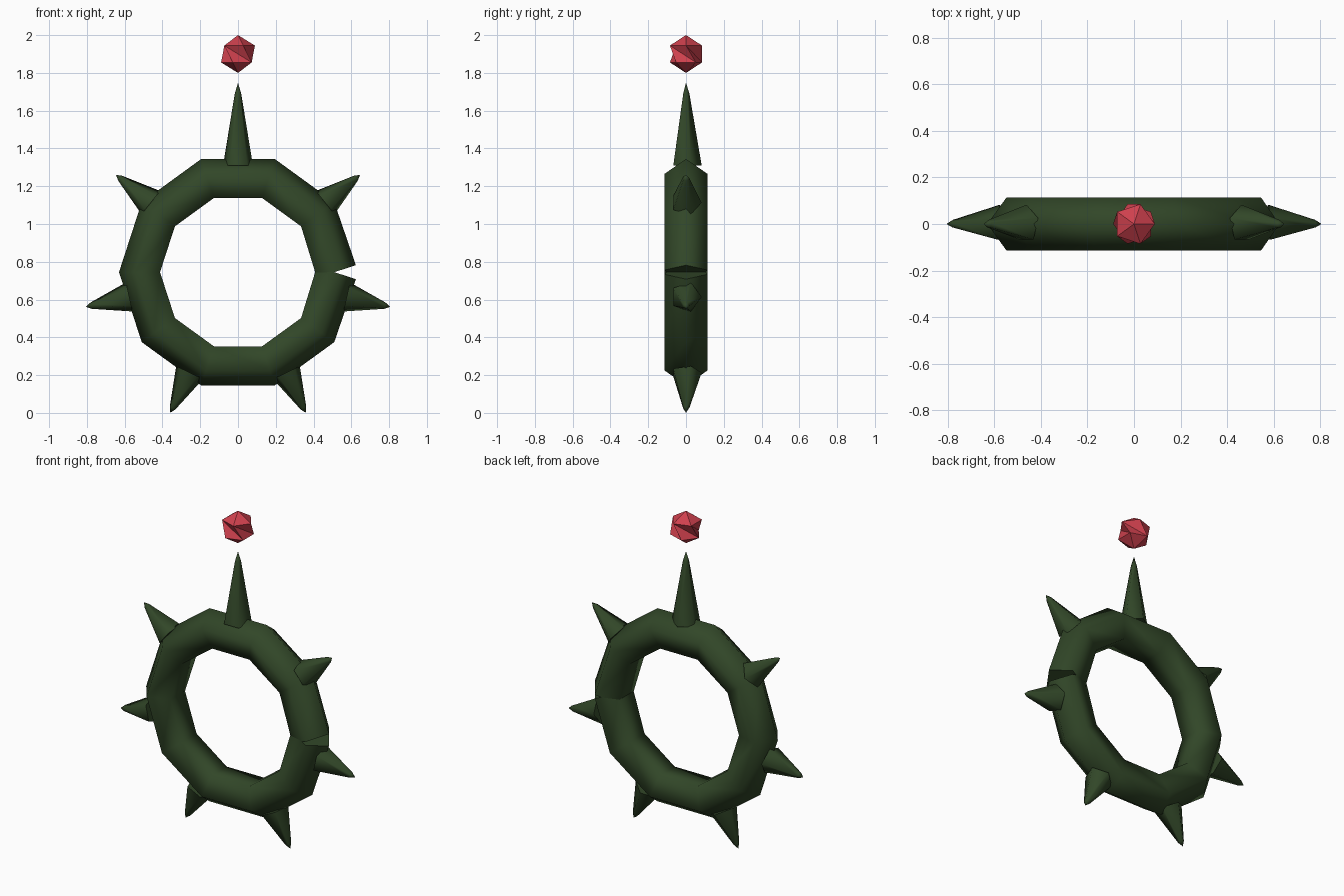
import bpy, bmesh, math
from mathutils import Vector

if "Cube" in bpy.data.objects:
    bpy.data.objects.remove(bpy.data.objects["Cube"])

CENTER = Vector((0, 0, 0.745))
TAU = 2 * math.pi


def material(name, rgb):
    m = bpy.data.materials.new(name)
    m.diffuse_color = (*rgb, 1)
    m.use_nodes = True
    m.node_tree.nodes["Principled BSDF"].inputs["Base Color"].default_value = m.diffuse_color
    return m


green = material("dark_green", (0.031, 0.062, 0.021))
red = material("gem_red", (0.62, 0.052, 0.075))


def finish(name, bm, mat, smooth):
    """Turn a bmesh into an object; triangles and quads may be smooth, end caps stay flat."""
    bmesh.ops.recalc_face_normals(bm, faces=bm.faces)
    for f in bm.faces:
        f.smooth = smooth and len(f.verts) < 5
    for e in bm.edges:
        if any(len(f.verts) == 5 for f in e.link_faces):
            e.smooth = False
    mesh = bpy.data.meshes.new(name)
    bm.to_mesh(mesh)
    bm.free()
    mesh.materials.append(mat)
    ob = bpy.data.objects.new(name, mesh)
    bpy.context.collection.objects.link(ob)
    return ob


def radial(a):
    return Vector((math.cos(a), 0, math.sin(a)))


def pentagon(bm, origin, u, v, r):
    """Five points round origin, the first one towards u."""
    return [bm.verts.new(origin + r * (u * math.cos(k * TAU / 5) + v * math.sin(k * TAU / 5)))
            for k in range(5)]


def bridge(bm, a, b):
    for k in range(5):
        j = (k + 1) % 5
        bm.faces.new((a[k], a[j], b[j], b[k]))


# Ring: pentagonal tube round a decagon, split open on the right with square-cut ends
Y = Vector((0, 1, 0))
bm = bmesh.new()
sections = []
for i in range(11):
    a = i * TAU / 10
    tilt = math.radians(18) * ((i == 0) - (i == 10))
    sections.append(pentagon(bm, CENTER + 0.51 * radial(a), radial(a + tilt), Y, 0.12))
for a, b in zip(sections, sections[1:]):
    bridge(bm, a, b)
bm.faces.new(sections[0])
bm.faces.new(sections[-1])
finish("ring", bm, green, True)


# Spikes: five-sided tapers with a short blunt tip, the top one longer
def spike(name, angle, start, neck, tip):
    bm = bmesh.new()
    out, side = radial(angle), radial(angle + math.pi / 2)
    base = pentagon(bm, CENTER + out * start, Y, side, 0.083)
    top = pentagon(bm, CENTER + out * neck, Y, side, 0.018)
    bridge(bm, base, top)
    bm.faces.new(base)
    point = bm.verts.new(CENTER + out * tip)
    for k in range(5):
        bm.faces.new((top[k], top[(k + 1) % 5], point))
    finish(name, bm, green, True)


spike("top_spike", math.pi / 2, 0.565, 0.945, 1.003)
for i in range(1, 7):
    spike("side_spike_%d" % i, math.pi / 2 + i * TAU / 7, 0.59, 0.797, 0.826)

# Floating gem: two pentagon rings twisted past each other, with a point above and below
bm = bmesh.new()
mid = Vector((0, 0, 1.9))
dz = Vector((0, 0, 0.0447))
X = Vector((1, 0, 0))
upper = pentagon(bm, mid + dz, X, Y, 0.0894)
lower = pentagon(bm, mid - dz, radial(0) * math.cos(TAU / 10) + Y * math.sin(TAU / 10),
                 Y * math.cos(TAU / 10) - X * math.sin(TAU / 10), 0.0894)
apex = bm.verts.new(mid + Vector((0, 0, 0.1)))
foot = bm.verts.new(mid - Vector((0, 0, 0.1)))
for k in range(5):
    j = (k + 1) % 5
    bm.faces.new((upper[k], upper[j], apex))
    bm.faces.new((lower[j], lower[k], foot))
    bm.faces.new((lower[k], lower[j], upper[k]))
    bm.faces.new((upper[j], upper[k], lower[j]))
finish("floating_gem", bm, red, False)
